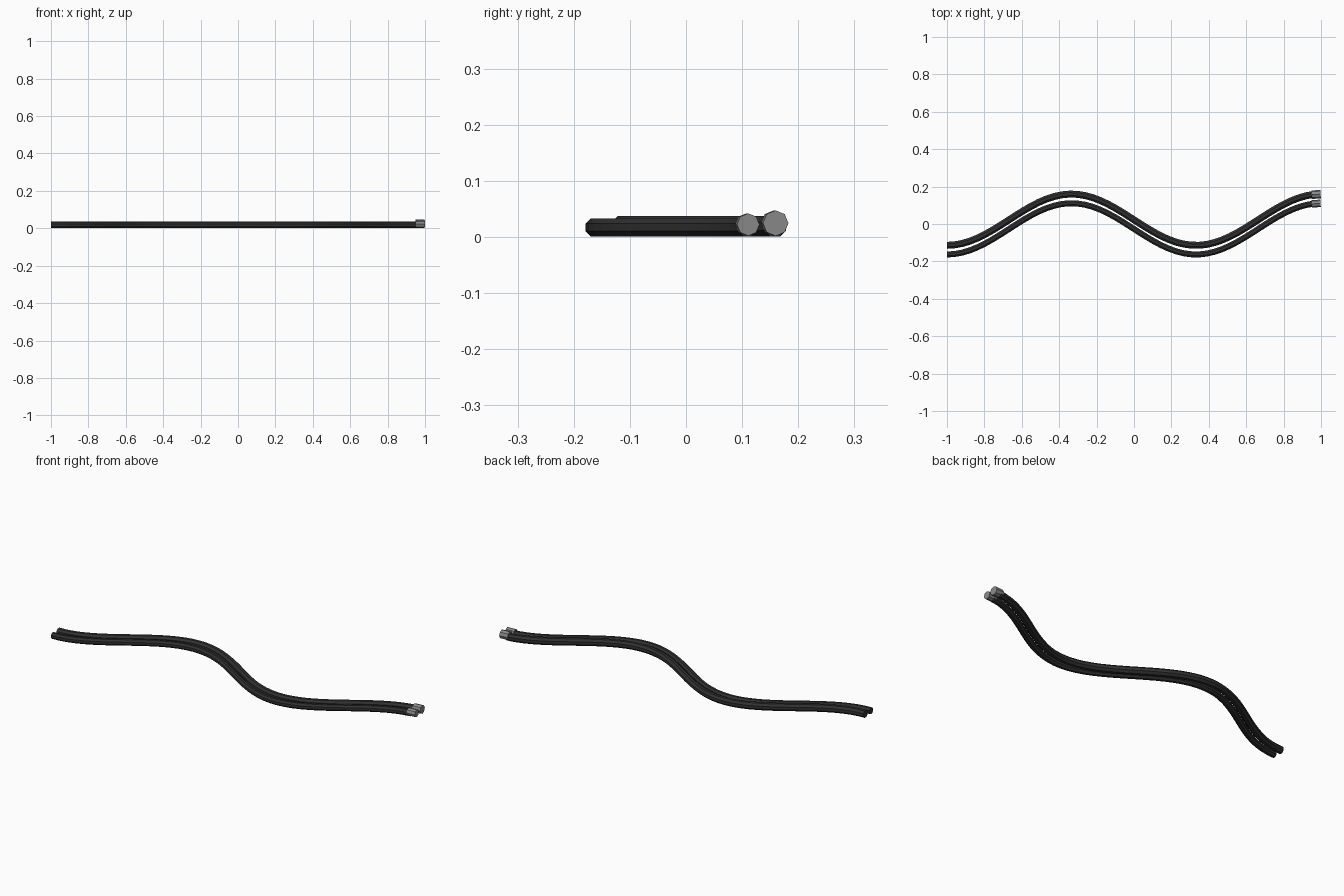
import bpy, bmesh, math
from mathutils import Vector

if "Cube" in bpy.data.objects:
    bpy.data.objects.remove(bpy.data.objects["Cube"])

AMP, PERIOD, SIDES, STEPS = 0.137, 1.332, 8, 48


def material(name, v):
    m = bpy.data.materials.new(name)
    m.diffuse_color = (v, v, v, 1)
    m.use_nodes = True
    m.node_tree.nodes["Principled BSDF"].inputs["Base Color"].default_value = m.diffuse_color
    return m


def path(x, y0):
    # snaking centre line and its tangent
    k = 2 * math.pi / PERIOD
    a = k * (x + 1)
    return y0 - AMP * math.cos(a), Vector((1, AMP * k * math.sin(a), 0)).normalized()


def sweep(name, rings, radius, phase, mat):
    # closed octagonal tube through (centre, tangent) rings
    bm = bmesh.new()
    loops = []
    for c, t in rings:
        side = Vector((-t.y, t.x, 0))
        loop = []
        for i in range(SIDES):
            a = 2 * math.pi * (i + phase) / SIDES
            loop.append(bm.verts.new(c + radius * (side * math.cos(a) + Vector((0, 0, math.sin(a))))))
        loops.append(loop)
    for a, b in zip(loops, loops[1:]):
        for i in range(SIDES):
            j = (i + 1) % SIDES
            bm.faces.new((a[i], a[j], b[j], b[i]))
    bm.faces.new(loops[0])
    bm.faces.new(loops[-1])
    bmesh.ops.recalc_face_normals(bm, faces=bm.faces)
    me = bpy.data.meshes.new(name)
    bm.to_mesh(me)
    bm.free()
    me.materials.append(mat)
    bpy.context.collection.objects.link(bpy.data.objects.new(name, me))


rubber = material("rubber", 0.03)
metal = material("metal", 0.25)

# name, y offset, hose apothem, hose height, fitting radius, fitting height
for name, y0, r, z, cap_r, cap_z in (
    ("large", 0.023, 0.0185, 0.019, 0.0228, 0.0245),
    ("small", -0.026, 0.016, 0.017, 0.020, 0.022),
):
    # hose with flat side up
    rings = []
    for i in range(STEPS + 1):
        x = -1 + 1.965 * i / STEPS
        y, t = path(x, y0)
        rings.append((Vector((x, y, z)), t))
    sweep(name + "_hose", rings, r / math.cos(math.pi / SIDES), 0.5, rubber)

    # end fitting along the hose direction
    y, t = path(0.974, y0)
    c = Vector((0.974, y - 0.001, cap_z))
    sweep(name + "_fitting", [(c - t * 0.0235, t), (c + t * 0.0235, t)], cap_r, 0, metal)
